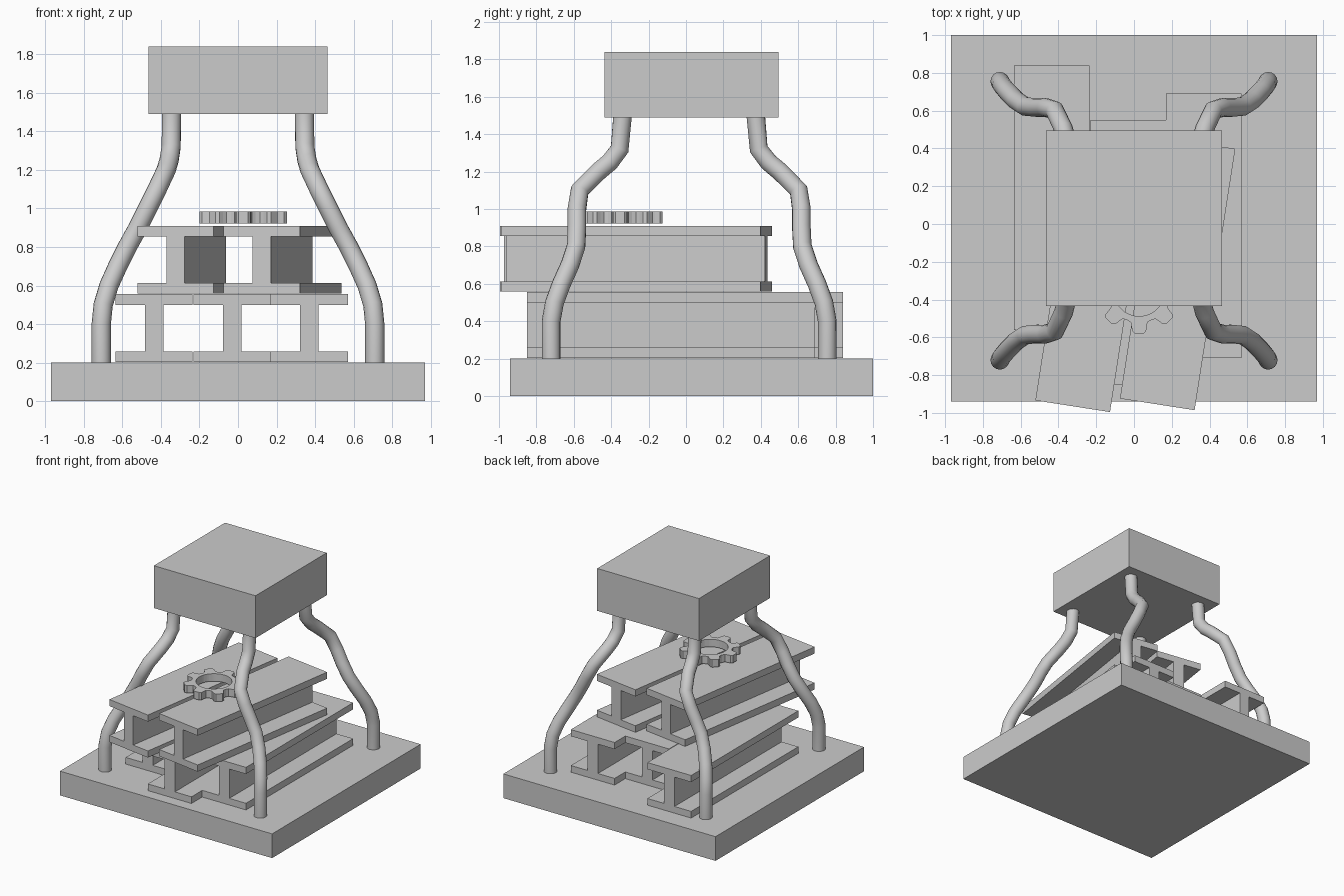
import bpy, bmesh, math
from mathutils import Matrix

if "Cube" in bpy.data.objects:
    bpy.data.objects.remove(bpy.data.objects["Cube"])


def finish(bm, name):
    bmesh.ops.recalc_face_normals(bm, faces=bm.faces)
    mesh = bpy.data.meshes.new(name)
    bm.to_mesh(mesh)
    bm.free()
    obj = bpy.data.objects.new(name, mesh)
    bpy.context.collection.objects.link(obj)
    return obj


def box(name, x0, x1, y0, y1, z0, z1):
    bm = bmesh.new()
    bmesh.ops.create_cube(bm, size=1)
    bmesh.ops.scale(bm, vec=(x1 - x0, y1 - y0, z1 - z0), verts=bm.verts)
    bmesh.ops.translate(bm, vec=((x0 + x1) / 2, (y0 + y1) / 2, (z0 + z1) / 2), verts=bm.verts)
    return finish(bm, name)


def beam(name, x, y, z, angle=0, length=1.4):
    # I-shaped profile, extruded along y
    w, t, h, f = 0.2, 0.048, 0.352, 0.055
    right = [(w, 0), (w, f), (t, f), (t, h - f), (w, h - f), (w, h)]
    profile = right + [(-px, pz) for px, pz in reversed(right)]
    bm = bmesh.new()
    face = bm.faces.new([bm.verts.new((px, -length / 2, pz)) for px, pz in profile])
    ext = bmesh.ops.extrude_face_region(bm, geom=[face], use_keep_orig=True)
    moved = [g for g in ext["geom"] if isinstance(g, bmesh.types.BMVert)]
    bmesh.ops.translate(bm, vec=(0, length, 0), verts=moved)
    bm.transform(Matrix.Translation((x, y, z)) @ Matrix.Rotation(math.radians(angle), 4, 'Z'))
    return finish(bm, name)


# Base slab and top block
box("base_slab", -0.97, 0.97, -0.94, 1.0, 0, 0.2)
box("top_block", -0.465, 0.465, -0.435, 0.495, 1.49, 1.84)

# Lower row of beams, staggered
for i, (x, y) in enumerate([(-0.435, 0.14), (-0.03, -0.15), (0.37, -0.01)]):
    beam(f"lower_beam_{i + 1}", x, y, 0.203)

# Upper row of beams, turned slightly
for i, (x, y) in enumerate([(-0.217, -0.273), (0.231, -0.263)]):
    beam(f"upper_beam_{i + 1}", x, y, 0.558, -8.85)

# Gear ring with eight teeth
teeth, z0, z1 = 8, 0.922, 0.985
tooth = [(-22.5, 0.168), (-15, 0.172), (-12, 0.192), (-10, 0.216), (-6, 0.228),
         (6, 0.228), (10, 0.216), (12, 0.192), (15, 0.172)]
outline = [(k * 360 / teeth + a, r) for k in range(teeth) for a, r in tooth]
bm = bmesh.new()
rings = []
for a, r in outline:
    c, s = math.cos(math.radians(a)), math.sin(math.radians(a))
    rings.append([bm.verts.new((0.027 + q * c, -0.353 + q * s, z))
                  for q, z in ((r, z0), (r, z1), (0.135, z1), (0.135, z0))])
for i, a in enumerate(rings):
    b = rings[(i + 1) % len(rings)]
    for k in range(4):
        m = (k + 1) % 4
        bm.faces.new((a[k], b[k], b[m], a[m]))
finish(bm, "gear")

# Four bent legs, mirrored around the stand
path = [(0.71, 0.738, 0.19), (0.71, 0.738, 0.4), (0.70, 0.72, 0.5), (0.67, 0.683, 0.6),
        (0.625, 0.638, 0.7), (0.575, 0.605, 0.8), (0.52, 0.60, 0.9), (0.47, 0.60, 1.0),
        (0.42, 0.585, 1.1), (0.373, 0.485, 1.2), (0.358, 0.425, 1.25),
        (0.347, 0.372, 1.32), (0.345, 0.356, 1.5)]
for sx, side in ((-1, "left"), (1, "right")):
    for sy, end in ((-1, "front"), (1, "back")):
        curve = bpy.data.curves.new(f"{end}_{side}_leg", 'CURVE')
        curve.dimensions = '3D'
        curve.bevel_depth = 0.05
        curve.bevel_resolution = 6
        curve.use_fill_caps = True
        spline = curve.splines.new('POLY')
        spline.points.add(len(path) - 1)
        for p, (x, y, z) in zip(spline.points, path):
            p.co = (sx * x, 0.017 + sy * y, z, 1)
        leg = bpy.data.objects.new(f"{end}_{side}_leg", curve)
        bpy.context.collection.objects.link(leg)
        bpy.ops.object.select_all(action='DESELECT')
        leg.select_set(True)
        bpy.context.view_layer.objects.active = leg
        bpy.ops.object.convert(target='MESH')
        bpy.ops.object.shade_smooth_by_angle(angle=math.radians(40))
